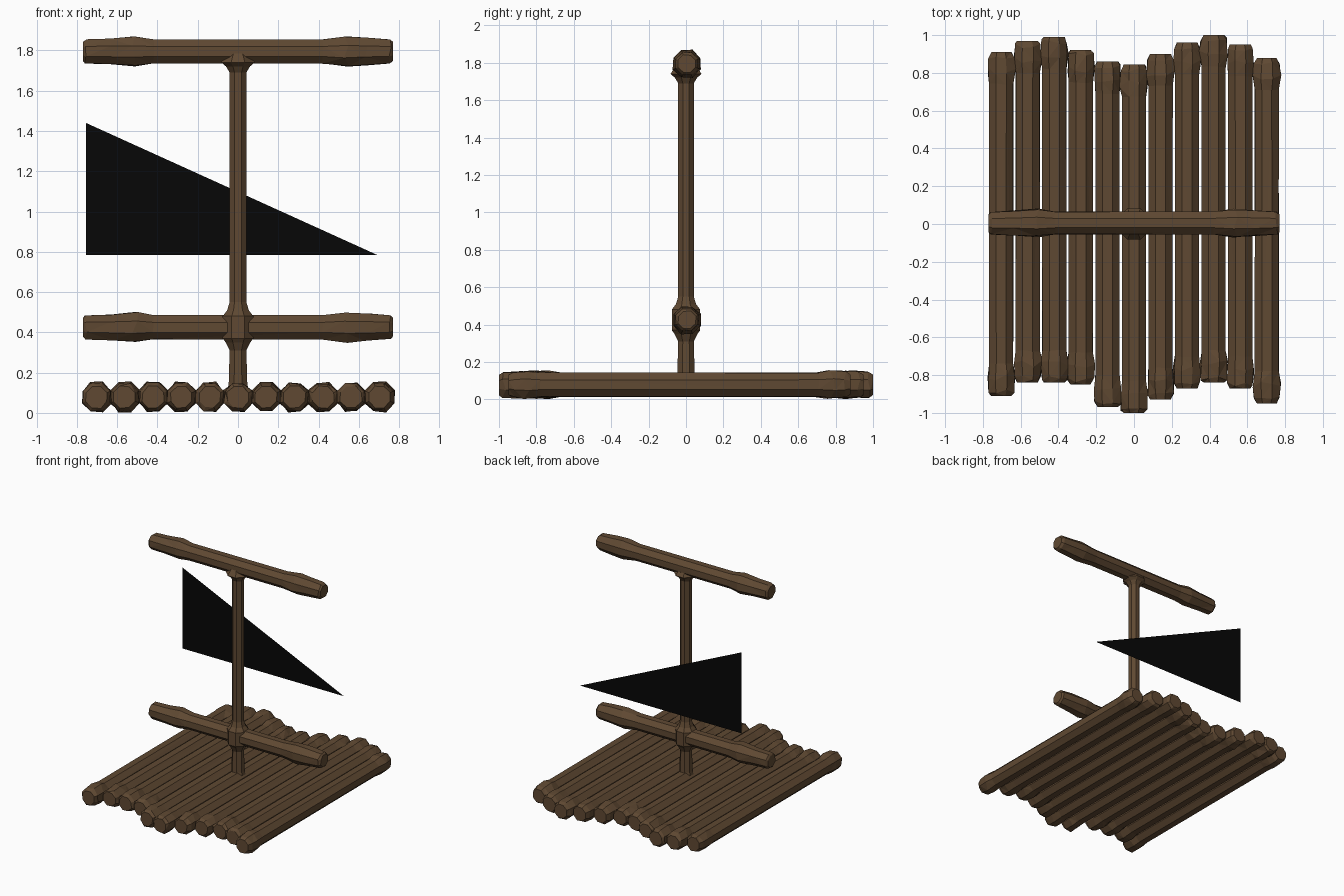
import bpy, bmesh, math, random
from mathutils import Vector

if "Cube" in bpy.data.objects:
    bpy.data.objects.remove(bpy.data.objects["Cube"])

random.seed(4)


def material(name, color):
    m = bpy.data.materials.new(name)
    m.diffuse_color = (*color, 1)
    m.use_nodes = True
    m.node_tree.nodes["Principled BSDF"].inputs["Base Color"].default_value = m.diffuse_color
    return m


WOOD = material("wood", (0.115, 0.066, 0.032))
SAIL = material("black_cloth", (0.002, 0.002, 0.002))


def finish(bm, name, mat):
    mesh = bpy.data.meshes.new(name)
    bm.to_mesh(mesh)
    bm.free()
    mesh.materials.append(mat)
    ob = bpy.data.objects.new(name, mesh)
    bpy.context.collection.objects.link(ob)
    return ob


def beam(name, centre, u, v, w, stations, sides=8):
    """Faceted log along w; stations are (distance, radius, roughness)."""
    bm = bmesh.new()
    rings = []
    for t, r, rough in stations:
        ring = []
        for i in range(sides):
            a = 2 * math.pi * (i + 0.5) / sides
            k = r * (1 + random.uniform(-rough, rough))
            s = t + random.uniform(-rough, rough) * 0.22
            if (t, r, rough) in (stations[0], stations[-1]):
                s = t
            p = centre + u * (k * math.cos(a)) + v * (k * math.sin(a)) + w * s
            ring.append(bm.verts.new(p))
        rings.append(ring)
    for a, b in zip(rings, rings[1:]):
        for i in range(sides):
            j = (i + 1) % sides
            bm.faces.new((a[i], a[j], b[j], b[i]))
    bm.faces.new(rings[0][::-1])
    bm.faces.new(rings[-1])
    bmesh.ops.recalc_face_normals(bm, faces=bm.faces)
    # knotty ends are triangulated so the facets stay crisp
    bmesh.ops.triangulate(bm, faces=[f for f in bm.faces if len(f.verts) == 4])
    return finish(bm, name, WOOD)


X, Y, Z = Vector((1, 0, 0)), Vector((0, 1, 0)), Vector((0, 0, 1))

# Raft deck: eleven logs with uneven, knotty ends
back = [0.91, 0.97, 0.99, 0.92, 0.86, 0.845, 0.90, 0.96, 1.0, 0.95, 0.88]
front = [-0.91, -0.84, -0.84, -0.85, -0.97, -1.0, -0.93, -0.87, -0.84, -0.87, -0.95]
for n, (y0, y1) in enumerate(zip(front, back)):
    x = -0.703 + n * 0.1406
    beam(f"deck_log_{n + 1}", Vector((x, 0, 0.079)), Z, X, Y, [
        (y0, 0.058, 0.06), (y0 + 0.025, 0.073, 0.06), (y0 + 0.10, 0.077, 0.09),
        (y0 + 0.17, 0.069, 0.02),
        (y1 - 0.17, 0.069, 0.02), (y1 - 0.10, 0.077, 0.09),
        (y1 - 0.025, 0.073, 0.06), (y1, 0.058, 0.06)])

# Mast, flared where it meets the deck and the crossbeams
beam("mast", Vector((0, 0, 0)), X, Y, Z, [
    (0.09, 0.062, 0), (0.145, 0.05, 0), (0.31, 0.045, 0), (0.35, 0.066, 0),
    (0.37, 0.082, 0), (0.48, 0.082, 0), (0.51, 0.058, 0), (0.55, 0.045, 0),
    (1.69, 0.045, 0), (1.72, 0.064, 0), (1.74, 0.09, 0), (1.79, 0.055, 0)])

# Crossbeams with swollen, carved ends
for name, z in (("lower_crossbeam", 0.425), ("upper_crossbeam", 1.795)):
    beam(name, Vector((0, 0.005, z)), Y, Z, X, [
        (-0.77, 0.050, 0.04), (-0.755, 0.064, 0.03), (-0.63, 0.070, 0.05),
        (-0.51, 0.078, 0.07), (-0.42, 0.065, 0.02),
        (0.42, 0.065, 0.02), (0.54, 0.079, 0.07), (0.64, 0.072, 0.05),
        (0.755, 0.064, 0.03), (0.77, 0.050, 0.04)])

# Triangular sail, a single flat sheet behind the mast
bm = bmesh.new()
bm.faces.new([bm.verts.new(p) for p in
              ((-0.755, 0.37, 0.785), (0.69, 0.37, 0.785), (-0.755, 0.37, 1.44))])
finish(bm, "sail", SAIL)
